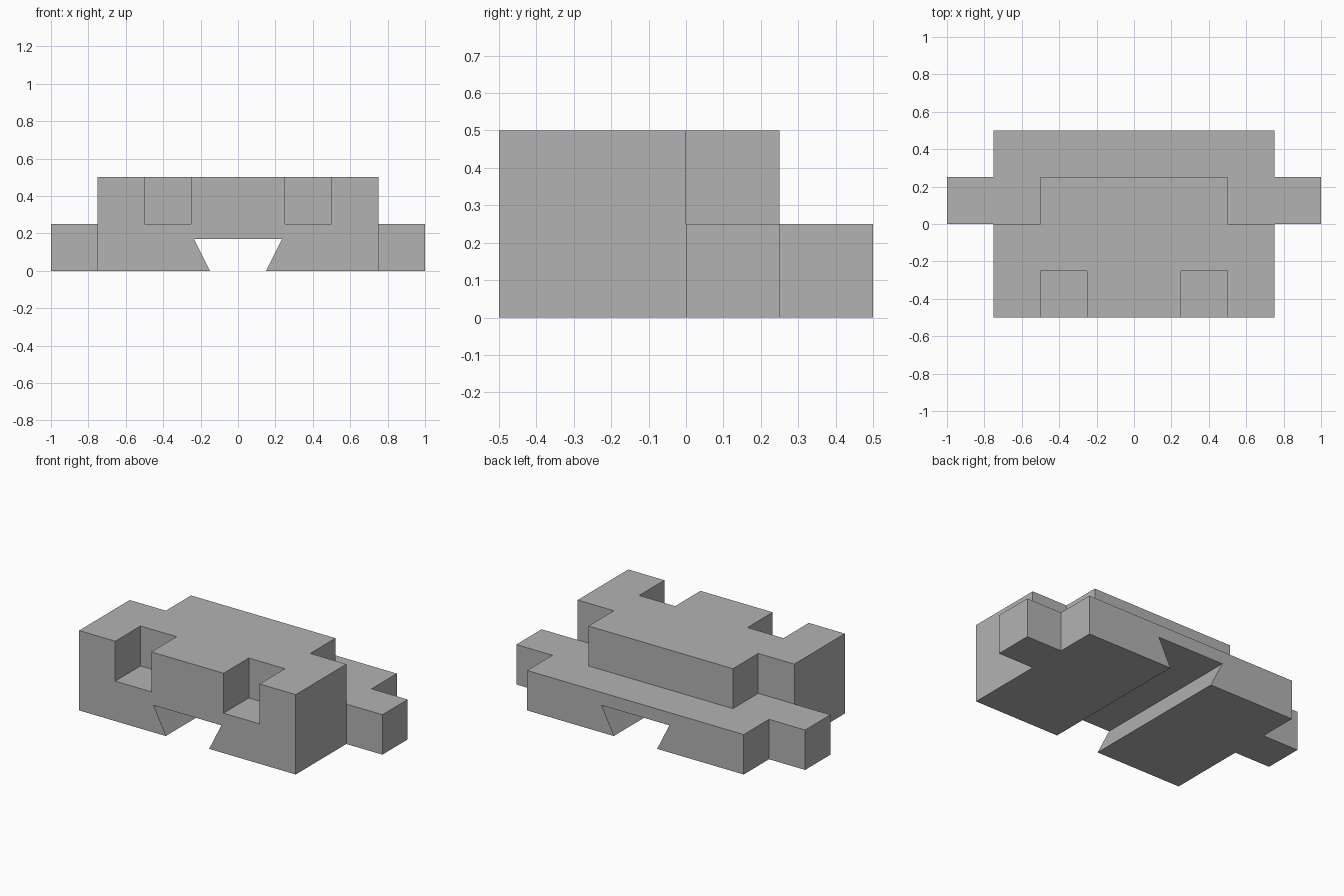
import bpy
import bmesh

if "Cube" in bpy.data.objects:
    bpy.data.objects.remove(bpy.data.objects["Cube"], do_unlink=True)

# Plain grey material
grey = bpy.data.materials.new("plain grey")
grey.use_nodes = True
colour = (0.45, 0.45, 0.45, 1)
grey.diffuse_color = colour
grey.node_tree.nodes["Principled BSDF"].inputs["Base Color"].default_value = colour


def prism(name, outline, axis, start, end):
    """Extrude an outline along z (outline in x, y) or along y (outline in x, z)."""
    place = (lambda a, b: (a, b, start)) if axis == "z" else (lambda a, b: (a, start, b))
    bm = bmesh.new()
    face = bm.faces.new([bm.verts.new(place(a, b)) for a, b in outline])
    new = bmesh.ops.extrude_face_region(bm, geom=[face])["geom"]
    length = end - start
    shift = (0, 0, length) if axis == "z" else (0, length, 0)
    bmesh.ops.translate(bm, vec=shift, verts=[v for v in new if isinstance(v, bmesh.types.BMVert)])
    bmesh.ops.recalc_face_normals(bm, faces=bm.faces)
    mesh = bpy.data.meshes.new(name)
    bm.to_mesh(mesh)
    bm.free()
    mesh.materials.append(grey)
    obj = bpy.data.objects.new(name, mesh)
    bpy.context.collection.objects.link(obj)
    return obj


def mirrored(half):
    """Complete a right-hand outline with its reflection in x."""
    return half + [(-x, y) for x, y in reversed(half)]


# Main block with a locating tab on each side
body = prism("interlocking_block", mirrored([
    (0.75, -0.5), (0.75, 0), (1, 0), (1, 0.25), (0.75, 0.25), (0.75, 0.5)]), "z", 0, 0.5)

# Rear step, leaving a narrower raised tongue in the middle
cutters = [prism("rear_step_cutter", mirrored([
    (0.5, 0.25), (0.5, 0), (1.1, 0), (1.1, 0.6)]), "z", 0.25, 0.6)]

# Front sockets in the upper half
for side, sign in (("left", 1), ("right", -1)):
    socket = [(sign * x, y) for x, y in ((0.25, -0.6), (0.5, -0.6), (0.5, -0.25), (0.25, -0.25))]
    cutters.append(prism(side + "_socket_cutter", socket, "z", 0.25, 0.6))

# Dovetail groove running through the underside
cutters.append(prism("dovetail_cutter", mirrored([
    (0.1, -0.1), (0.15, 0), (0.235, 0.17)]), "y", -0.6, 0.6))

# Cut the block and remove the helpers
bpy.context.view_layer.objects.active = body
for cutter in cutters:
    cut = body.modifiers.new(cutter.name, "BOOLEAN")
    cut.operation = "DIFFERENCE"
    cut.solver = "EXACT"
    cut.object = cutter
    cutter.hide_render = True
    bpy.ops.object.modifier_apply(modifier=cut.name)
    bpy.data.objects.remove(cutter, do_unlink=True)
